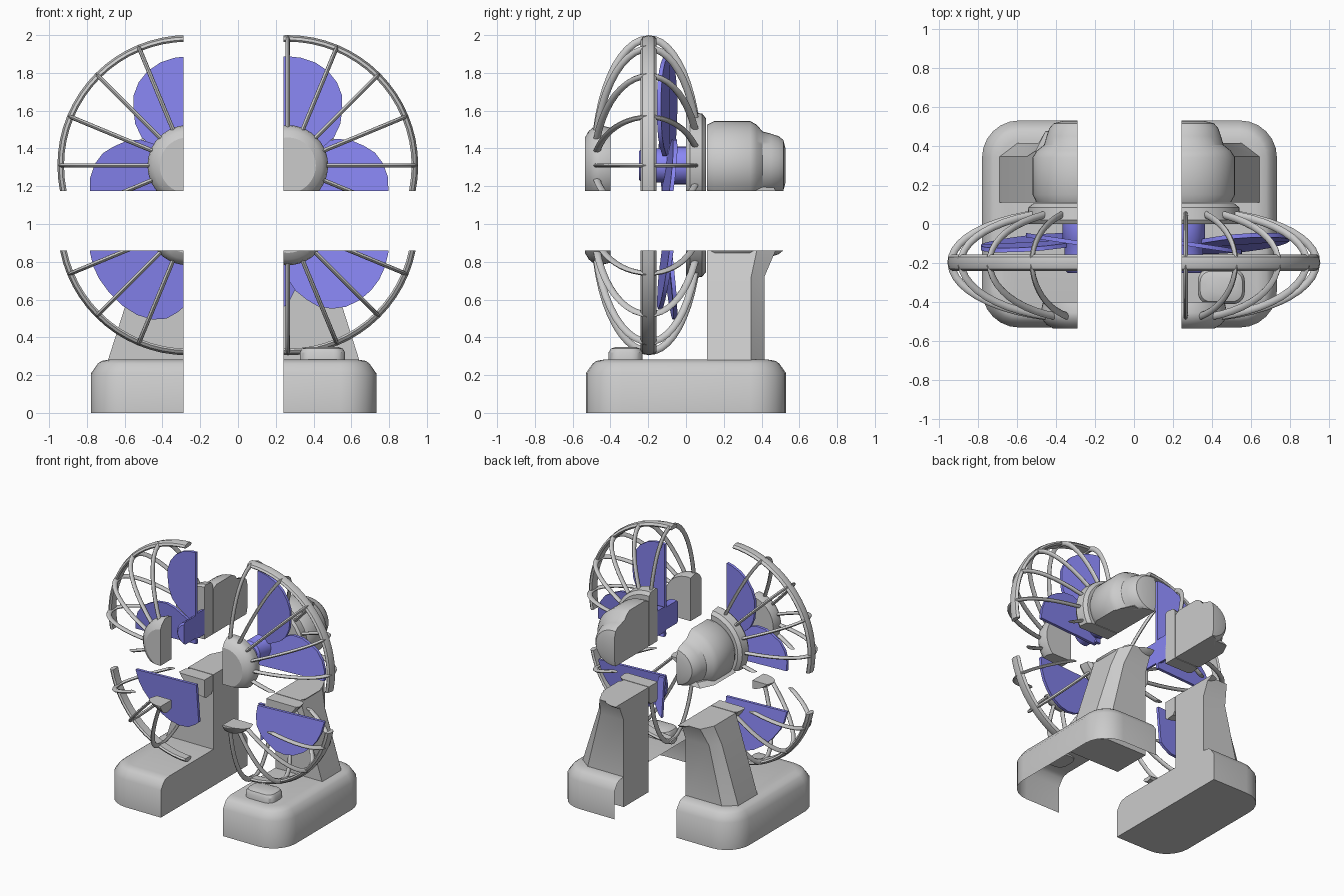
import bpy, bmesh, math
from mathutils import Vector

if "Cube" in bpy.data.objects:
    bpy.data.objects.remove(bpy.data.objects["Cube"])

CX, CZ = 0.022, 0.995          # fan axis in assembled position
CUT_Z = 0.86
SHIFT_X = {"left": -0.288, "right": 0.242}
SHIFT_Z = {"lower": 0.0, "upper": 0.315}

blue = bpy.data.materials.new("blade_blue")
blue.diffuse_color = (0.25, 0.24, 0.9, 1)
blue.use_nodes = True
blue.node_tree.nodes["Principled BSDF"].inputs["Base Color"].default_value = blue.diffuse_color


def loft(bm, rings, closed=False):
    """Skin a row of equal-length point rings; cap the ends unless closed."""
    vs = [[bm.verts.new(p) for p in r] for r in rings]
    pairs = list(zip(vs, vs[1:])) + ([(vs[-1], vs[0])] if closed else [])
    for a, b in pairs:
        for i in range(len(a)):
            j = (i + 1) % len(a)
            bm.faces.new((a[i], a[j], b[j], b[i]))
    if not closed:
        bm.faces.new(vs[0])
        bm.faces.new(vs[-1])


def revolve(bm, profile, n=40, closed=False, sx=1.0):
    """Turn (y, radius) points round the fan axis."""
    loft(bm, [[(CX + sx * r * math.cos(k * math.tau / n), y,
                CZ + r * math.sin(k * math.tau / n)) for k in range(n)]
              for y, r in profile], closed)


def round_rect(cx, cy, hx, hy, rad, z, seg=6):
    pts = []
    for q, (sx, sy) in enumerate([(1, 1), (-1, 1), (-1, -1), (1, -1)]):
        for k in range(seg + 1):
            a = (q + k / seg) * math.pi / 2
            pts.append((cx + sx * (hx - rad) + rad * math.cos(a),
                        cy + sy * (hy - rad) + rad * math.sin(a), z))
    return pts


def cut(bm, co, no):
    """Remove the side the normal points to and close the opening."""
    bmesh.ops.bisect_plane(bm, geom=bm.verts[:] + bm.edges[:] + bm.faces[:],
                           plane_co=co, plane_no=no, clear_outer=True)
    edges = [e for e in bm.edges if e.is_boundary]
    if edges:
        bmesh.ops.holes_fill(bm, edges=edges, sides=0)


def finish(name, bm, mat=None, angle=35):
    """Split a part into the four separated quarters of the model."""
    bmesh.ops.recalc_face_normals(bm, faces=bm.faces[:])
    for sx, dx in SHIFT_X.items():
        for sz, dz in SHIFT_Z.items():
            q = bm.copy()
            cut(q, (0, 0, 0), (1 if sx == "left" else -1, 0, 0))
            if q.faces:
                cut(q, (0, 0, CUT_Z), (0, 0, 1 if sz == "lower" else -1))
            if not q.faces:
                q.free()
                continue
            bmesh.ops.recalc_face_normals(q, faces=q.faces[:])
            if name == "base" and sx == "right":      # this half is an open shell
                bad = [f for f in q.faces if f.normal.z < -0.9
                       or (f.normal.x < -0.99 and f.calc_center_median().x < 0.01)]
                bmesh.ops.delete(q, geom=bad, context='FACES')
            bmesh.ops.translate(q, vec=(dx, 0, dz), verts=q.verts[:])
            me = bpy.data.meshes.new(name)
            q.to_mesh(me)
            q.free()
            ob = bpy.data.objects.new(f"{name}_{sz}_{sx}", me)
            bpy.context.collection.objects.link(ob)
            if mat:
                me.materials.append(mat)
            bpy.ops.object.select_all(action='DESELECT')
            ob.select_set(True)
            bpy.context.view_layer.objects.active = ob
            bpy.ops.object.shade_smooth_by_angle(angle=math.radians(angle))
    bm.free()


# Base with sloped top edge
bm = bmesh.new()
loft(bm, [round_rect(0, 0, 0.49 - i, 0.53 - i, 0.19 - i, z)
          for i, z in [(0, 0), (0, 0.21), (0.035, 0.26), (0.055, 0.275), (0.1, 0.283)]])
finish("base", bm)

# Control knob on the base
bm = bmesh.new()
loft(bm, [round_rect(0.205, -0.32, 0.12 - i, 0.09 - i, 0.06 - i * 0.5, z)
          for i, z in [(0, 0.27), (0, 0.32), (0.012, 0.34), (0.04, 0.35)]])
finish("control_knob", bm)

# Tapered pillar with chamfered back corners
bm = bmesh.new()
loft(bm, [[(-w, 0.11, z), (w, 0.11, z), (w, c, z), (0.77 * w, b, z),
           (-0.77 * w, b, z), (-w, c, z)]
          for z, w, b, c in [(0.05, 0.45, 0.415, 0.345), (0.28, 0.4, 0.415, 0.345),
                             (0.72, 0.26, 0.415, 0.345), (0.86, 0.215, 0.475, 0.375),
                             (0.89, 0.17, 0.46, 0.375)]])
finish("pillar", bm, angle=25)

# Motor housing
bm = bmesh.new()
revolve(bm, [(0.11, 0.215), (0.15, 0.235), (0.34, 0.235), (0.375, 0.215), (0.405, 0.18),
             (0.45, 0.168), (0.49, 0.155), (0.515, 0.135), (0.527, 0.09)], sx=1.08)
finish("motor_housing", bm)

# Round plates at the back and front of the cage
bm = bmesh.new()
revolve(bm, [(0.0, 0.27), (0.02, 0.283), (0.085, 0.275), (0.105, 0.25)])
finish("rear_plate", bm)
bm = bmesh.new()
revolve(bm, [(-0.535, 0.148), (-0.515, 0.182), (-0.485, 0.207), (-0.455, 0.213), (-0.40, 0.2)])
finish("front_cap", bm, angle=29)

# Outer ring of the cage
bm = bmesh.new()
revolve(bm, [(-0.24, 0.665), (-0.23, 0.68), (-0.2, 0.69), (-0.17, 0.685), (-0.155, 0.67),
             (-0.165, 0.658), (-0.23, 0.655)], n=64, closed=True)
finish("cage_ring", bm)

# Sixteen curved flat ribs from front cap over the ring to the rear plate
bm = bmesh.new()
path = []
for k in range(21):
    t = math.radians(164 - k * (164 - 18) / 20)
    a = 0.265 if t < math.pi / 2 else 0.29
    path.append(Vector((-0.195 - (-a if t < math.pi / 2 else a) * abs(math.cos(t)),
                        0.67 * math.sin(t))))
for s in range(16):
    ang = s * math.tau / 16
    rad = Vector((math.cos(ang), 0, math.sin(ang)))
    side = Vector((-math.sin(ang), 0, math.cos(ang)))
    rings = []
    for k, p in enumerate(path):
        d = (path[min(k + 1, 20)] - path[max(k - 1, 0)]).normalized()
        nor = rad * d.x + Vector((0, -d.y, 0))
        c = Vector((CX, 0, CZ)) + rad * p.y + Vector((0, p.x, 0))
        rings.append([c + side * 0.0115 * math.cos(j * math.tau / 8)
                      + nor * 0.019 * math.sin(j * math.tau / 8) for j in range(8)])
    loft(bm, rings)
finish("cage_ribs", bm, angle=50)

# Blade hub
bm = bmesh.new()
revolve(bm, [(-0.25, 0.075), (-0.235, 0.09), (-0.09, 0.09), (-0.075, 0.1), (0.005, 0.1)], n=28)
finish("blade_hub", bm, blue)

# Three broad pitched blades; the left one is wider along its lower edge
half = [(0.05, 0.09), (0.1, 0.19), (0.15, 0.245), (0.22, 0.278), (0.3, 0.288), (0.37, 0.287),
        (0.44, 0.26), (0.5, 0.212), (0.545, 0.145), (0.57, 0.07)]
for b, (deg, length, wide) in enumerate([(90, 1, 1), (211, 0.95, 1.28), (329, 0.975, 1.03)]):
    outline = [(r * length, t * wide) for r, t in half] + [(0.578 * length, 0)]
    outline += [(r * length, -t) for r, t in reversed(half)]
    bm = bmesh.new()
    a = math.radians(deg)
    loft(bm, [[(CX + r * math.cos(a) - t * math.sin(a), -0.1 + 0.15 * t / wide + off,
                CZ + r * math.sin(a) + t * math.cos(a)) for r, t in outline]
              for off in (-0.011, 0.011)])
    finish(f"blade_{b + 1}", bm, blue)
